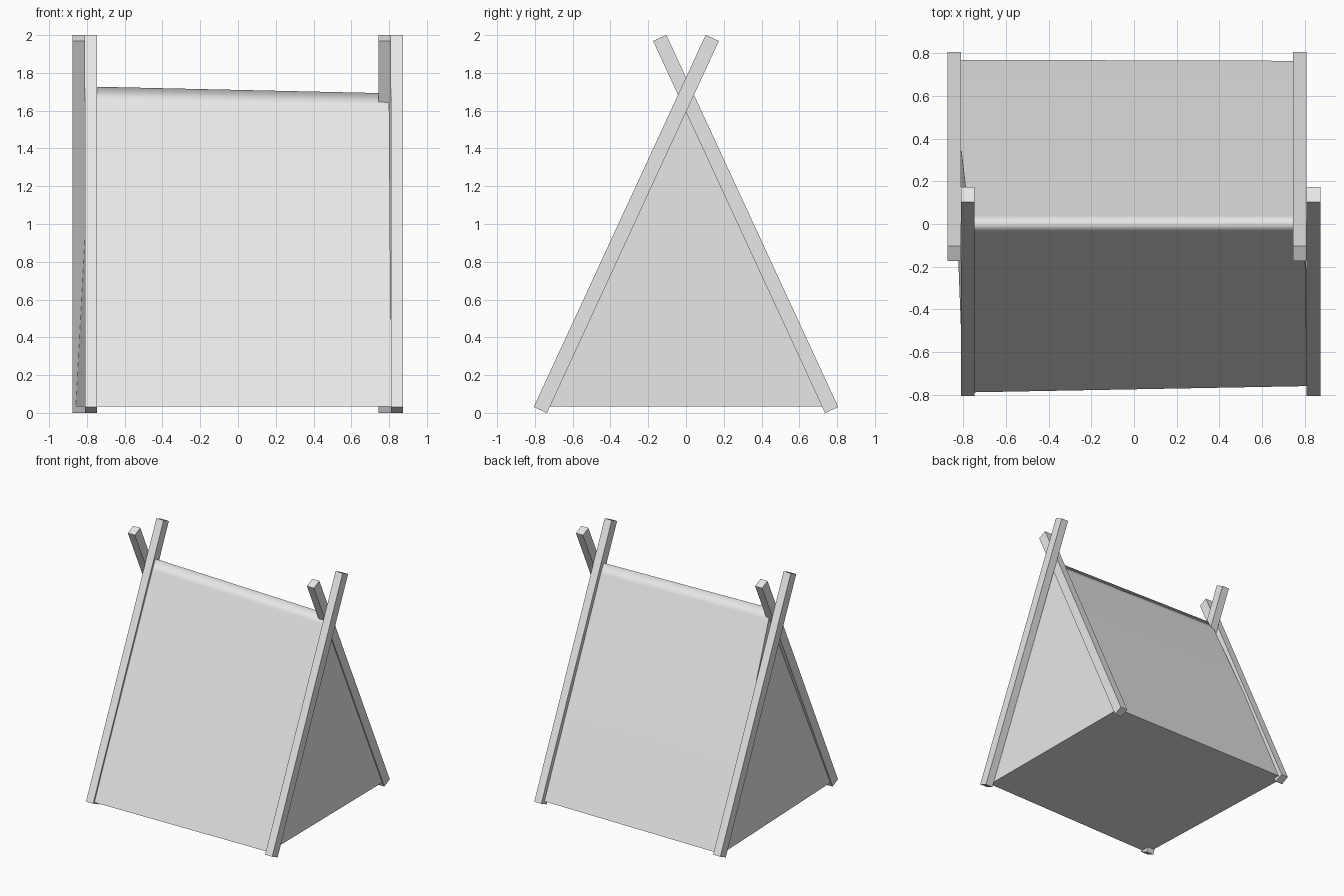
import bpy
import bmesh
import math
from mathutils import Vector

cube = bpy.data.objects.get("Cube")
if cube:
    bpy.data.objects.remove(cube, do_unlink=True)

grey = bpy.data.materials.new("light_grey")
grey.use_nodes = True
colour = (0.8, 0.8, 0.8, 1)
grey.diffuse_color = colour
grey.node_tree.nodes["Principled BSDF"].inputs["Base Color"].default_value = colour


def add_object(name, bm):
    bmesh.ops.recalc_face_normals(bm, faces=bm.faces)
    mesh = bpy.data.meshes.new(name)
    bm.to_mesh(mesh)
    bm.free()
    mesh.materials.append(grey)
    obj = bpy.data.objects.new(name, mesh)
    bpy.context.collection.objects.link(obj)
    return obj


# Crossed poles: one pair at each end, each leaning over the ridge
def add_pole(name, x, side):
    bm = bmesh.new()
    bmesh.ops.create_cube(bm, size=1)
    bmesh.ops.scale(bm, vec=(0.064, 0.077, 2.17), verts=bm.verts)
    pole = add_object(name, bm)
    pole.location = (x, side * 0.316, 1.0)
    pole.rotation_euler.x = side * math.radians(24.8)


add_pole("front_left_pole", 0.842, -1)
add_pole("back_left_pole", 0.777, 1)
add_pole("front_right_pole", -0.779, -1)
add_pole("back_right_pole", -0.843, 1)


# Tent cloth: a closed triangular prism with a softly rounded ridge
def section(bm, front, back, ridge):
    front, back, ridge = Vector(front), Vector(back), Vector(ridge)
    points = [front, front.lerp(ridge, 0.95), ridge - Vector((0, 0, 0.008)),
              back.lerp(ridge, 0.95), back]
    return [bm.verts.new(p) for p in points]


bm = bmesh.new()
right = section(bm, (-0.80, -0.79, 0.035), (-0.86, 0.77, 0.035), (-0.77, 0, 1.735))
left = section(bm, (0.812, -0.76, 0.035), (0.80, 0.765, 0.035), (0.80, 0, 1.70))
for i in range(4):
    panel = bm.faces.new((right[i], right[i + 1], left[i + 1], left[i]))
    panel.smooth = True
bm.faces.new((right[0], right[4], left[4], left[0]))
bm.faces.new(right)
bm.faces.new(left)
for edge in bm.edges:
    if not all(face.smooth for face in edge.link_faces):
        edge.smooth = False
add_object("tent_cloth", bm)
